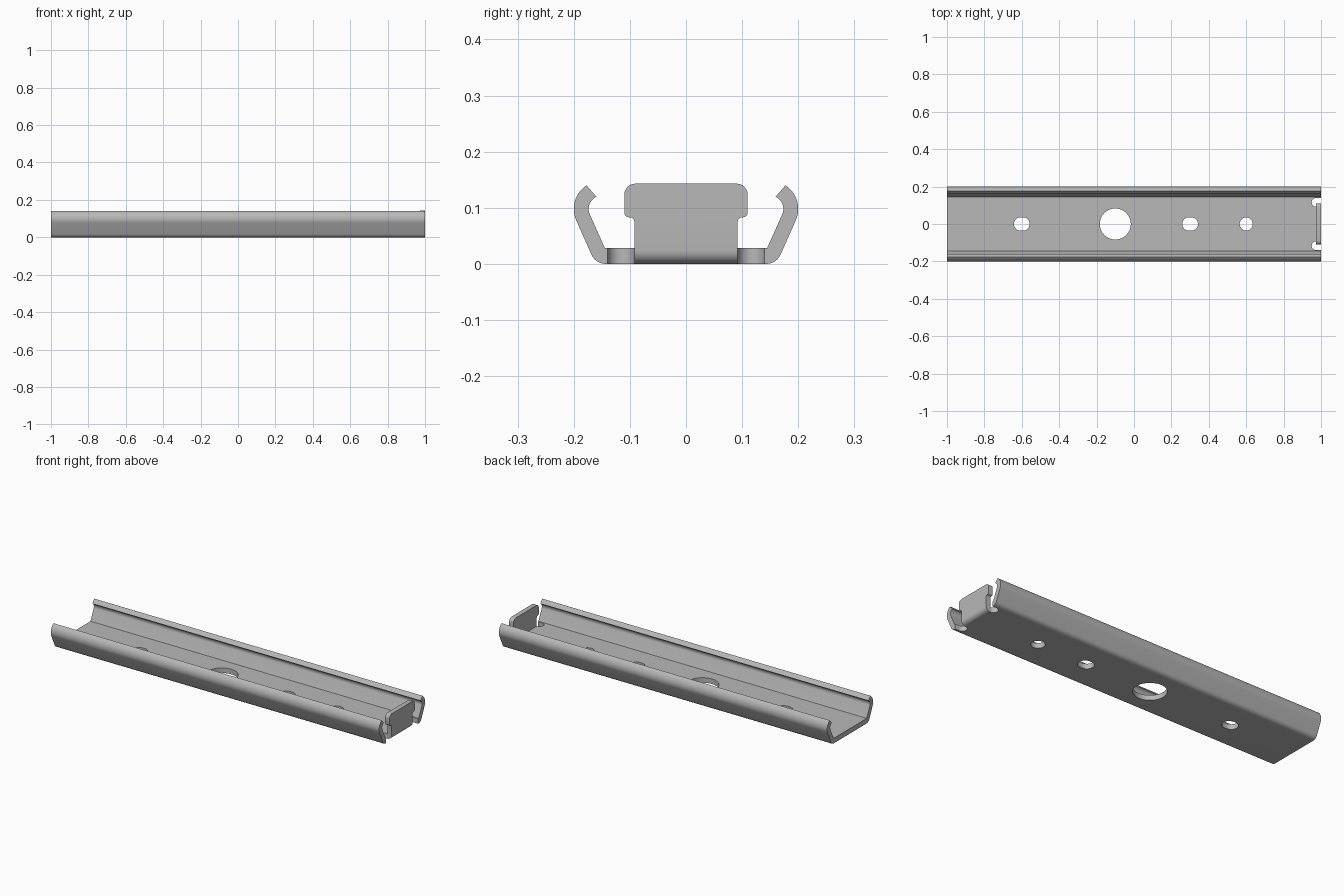
import bpy, bmesh
from math import cos, sin, radians
from mathutils import Vector

cube = bpy.data.objects.get("Cube")
if cube:
    bpy.data.objects.remove(cube, do_unlink=True)

# Material
steel = bpy.data.materials.new("grey_steel")
steel.use_nodes = True
grey = (0.48, 0.48, 0.48, 1)
steel.diffuse_color = grey
steel.node_tree.nodes["Principled BSDF"].inputs["Base Color"].default_value = grey


def arc(cx, cy, r, start, end, steps=10):
    angles = [radians(start + (end - start) * i / steps) for i in range(steps + 1)]
    return [(cx + r * cos(a), cy + r * sin(a)) for a in angles]


def mirrored(half):
    """Closed outline from its positive half."""
    return half + [(-u, v) for u, v in reversed(half)]


def prism(name, outline, axis, low, high):
    """Extrude a flat outline along x (outline is y, z) or z (outline is x, y)."""
    bm = bmesh.new()
    place = (lambda u, v: (low, u, v)) if axis == "x" else (lambda u, v: (u, v, low))
    face = bm.faces.new([bm.verts.new(place(u, v)) for u, v in outline])
    step = Vector((high - low, 0, 0)) if axis == "x" else Vector((0, 0, high - low))
    new = bmesh.ops.extrude_face_region(bm, geom=[face])["geom"]
    bmesh.ops.translate(bm, vec=step, verts=[g for g in new if isinstance(g, bmesh.types.BMVert)])
    bmesh.ops.recalc_face_normals(bm, faces=bm.faces)
    mesh = bpy.data.meshes.new(name)
    bm.to_mesh(mesh)
    bm.free()
    mesh.materials.append(steel)
    obj = bpy.data.objects.new(name, mesh)
    bpy.context.collection.objects.link(obj)
    return obj


def activate(obj):
    bpy.ops.object.select_all(action="DESELECT")
    obj.select_set(True)
    bpy.context.view_layer.objects.active = obj


def cut(obj, outline):
    """Punch a vertical opening through the floor."""
    cutter = prism("cutter", outline, "z", -0.05, 0.05)
    cutter.hide_render = True
    mod = obj.modifiers.new("punch", "BOOLEAN")
    mod.operation, mod.solver, mod.object = "DIFFERENCE", "EXACT", cutter
    activate(obj)
    bpy.ops.object.modifier_apply(modifier=mod.name)
    bpy.data.objects.remove(cutter, do_unlink=True)


def smooth(obj):
    activate(obj)
    bpy.ops.object.shade_smooth_by_angle(angle=radians(30))


# Rail: folded channel with curled lips
half_profile = (arc(0.143, 0.028, 0.028, -90, -24)
                + arc(0.15, 0.098, 0.05, -24, 57, 14)
                + arc(0.15, 0.098, 0.0235, 66, -24, 12)
                + [(0.1446, 0.028)])
rail = prism("channel_rail", mirrored(half_profile), "x", -1, 1)

# Floor holes: centre x, radius, half length of the straight part
for x, r, h in [(-0.6, 0.036, 0.006), (-0.1, 0.083, 0), (0.3, 0.036, 0.006), (0.6, 0.035, 0)]:
    sides = arc(x + h, 0, r, -90, 90, 20) + arc(x - h, 0, r, 90, 270, 20)
    cut(rail, sides if h else arc(x, 0, r, 0, 351, 39))

# End relief with a round notch on each side of the tab
cut(rail, arc(0.974, 0.116, 0.024, 90, 270, 14) + arc(0.974, -0.116, 0.024, 90, 270, 14)
    + [(1.1, -0.14), (1.1, 0.14)])
smooth(rail)

# End tab: upturned plate with a wider head and a rounded lower bend
half_tab = ([(0.092, 0)] + arc(0.1, 0.075, 0.008, 180, 90, 4)
            + arc(0.102, 0.091, 0.008, -90, 0, 4)
            + arc(0.09, 0.123, 0.02, 0, 90, 6))
tab = prism("end_tab", mirrored(half_tab), "x", 0.974, 1)
bm = bmesh.new()
bm.from_mesh(tab.data)
bend = [e for e in bm.edges if all(v.co.z < 0.001 and v.co.x > 0.99 for v in e.verts)]
bmesh.ops.bevel(bm, geom=bend, offset=0.024, segments=8, profile=0.5, affect="EDGES")
bm.to_mesh(tab.data)
bm.free()
smooth(tab)
